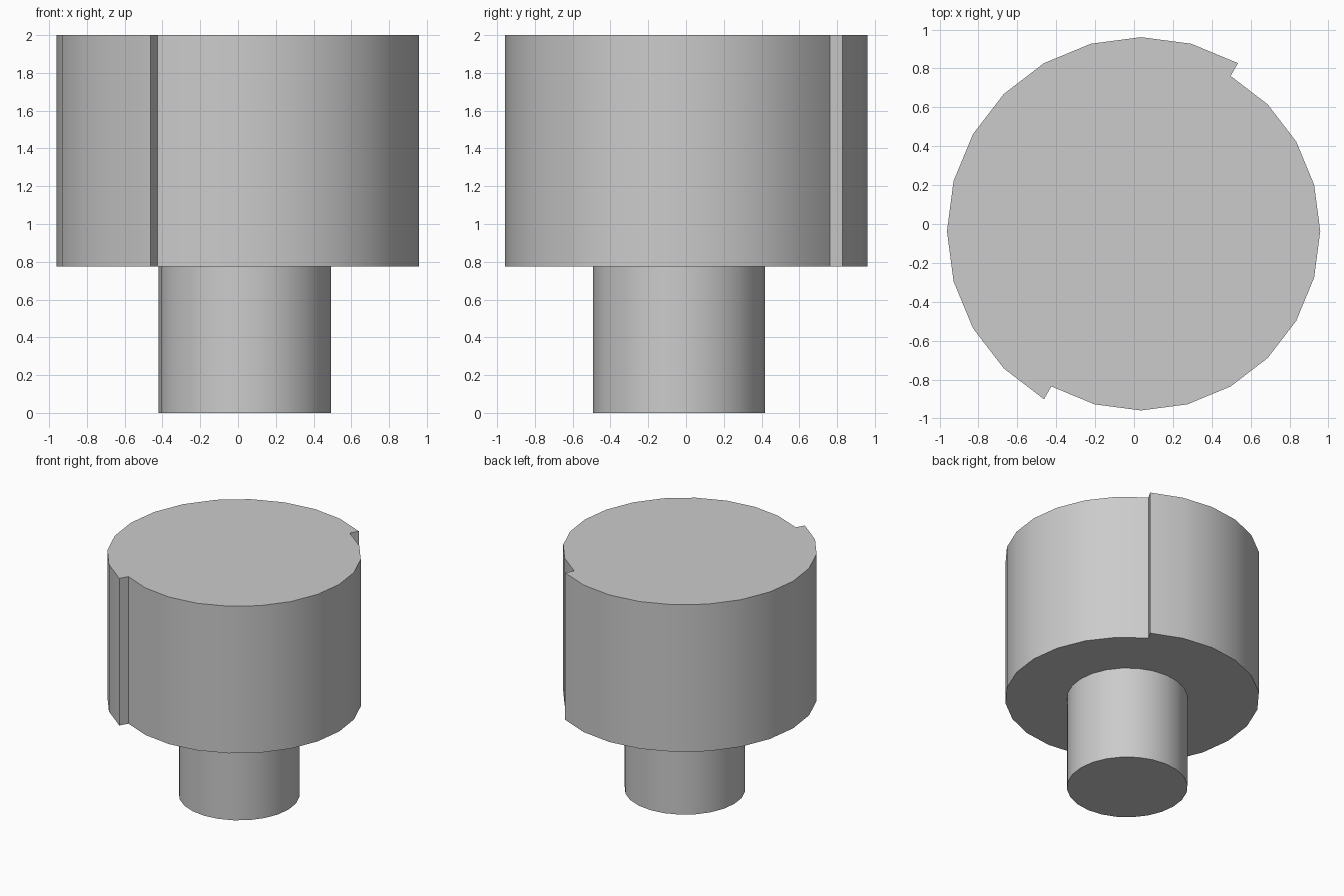
import bpy
import bmesh
from math import cos, sin, radians

default_cube = bpy.data.objects.get("Cube")
if default_cube:
    bpy.data.objects.remove(default_cube, do_unlink=True)

AXIS = (0.036, -0.037)   # shared axis of head and stem
STEP = 15                # degrees per facet

grey = bpy.data.materials.new("plain grey")
grey.use_nodes = True
colour = (0.6, 0.6, 0.6, 1)
grey.diffuse_color = colour
grey.node_tree.nodes["Principled BSDF"].inputs["Base Color"].default_value = colour


def arc(radius, start, end):
    """Points along an arc about the axis, both ends included."""
    return [(AXIS[0] + radius * cos(radians(a)), AXIS[1] + radius * sin(radians(a)))
            for a in range(start, end + 1, STEP)]


def extrude_profile(name, outline, bottom, top):
    """Closed prism from a plan outline."""
    bm = bmesh.new()
    face = bm.faces.new([bm.verts.new((x, y, bottom)) for x, y in outline])
    raised = bmesh.ops.extrude_face_region(bm, geom=[face], use_keep_orig=True)["geom"]
    verts = [v for v in raised if isinstance(v, bmesh.types.BMVert)]
    bmesh.ops.translate(bm, verts=verts, vec=(0, 0, top - bottom))
    bmesh.ops.recalc_face_normals(bm, faces=bm.faces)
    mesh = bpy.data.meshes.new(name)
    bm.to_mesh(mesh)
    bm.free()
    mesh.materials.append(grey)
    obj = bpy.data.objects.new(name, mesh)
    bpy.context.collection.objects.link(obj)
    bpy.ops.object.select_all(action='DESELECT')
    obj.select_set(True)
    bpy.context.view_layer.objects.active = obj
    bpy.ops.object.shade_smooth_by_angle(angle=radians(30))
    return obj


# Head: a large and a smaller half circle, meeting in two steps
extrude_profile("head", arc(0.998, 60, 240) + arc(0.922, 240, 420), 0.775, 2.0)

# Stem: plain round shaft under the head
extrude_profile("stem", arc(0.456, 0, 360 - STEP), 0.0, 0.775)
